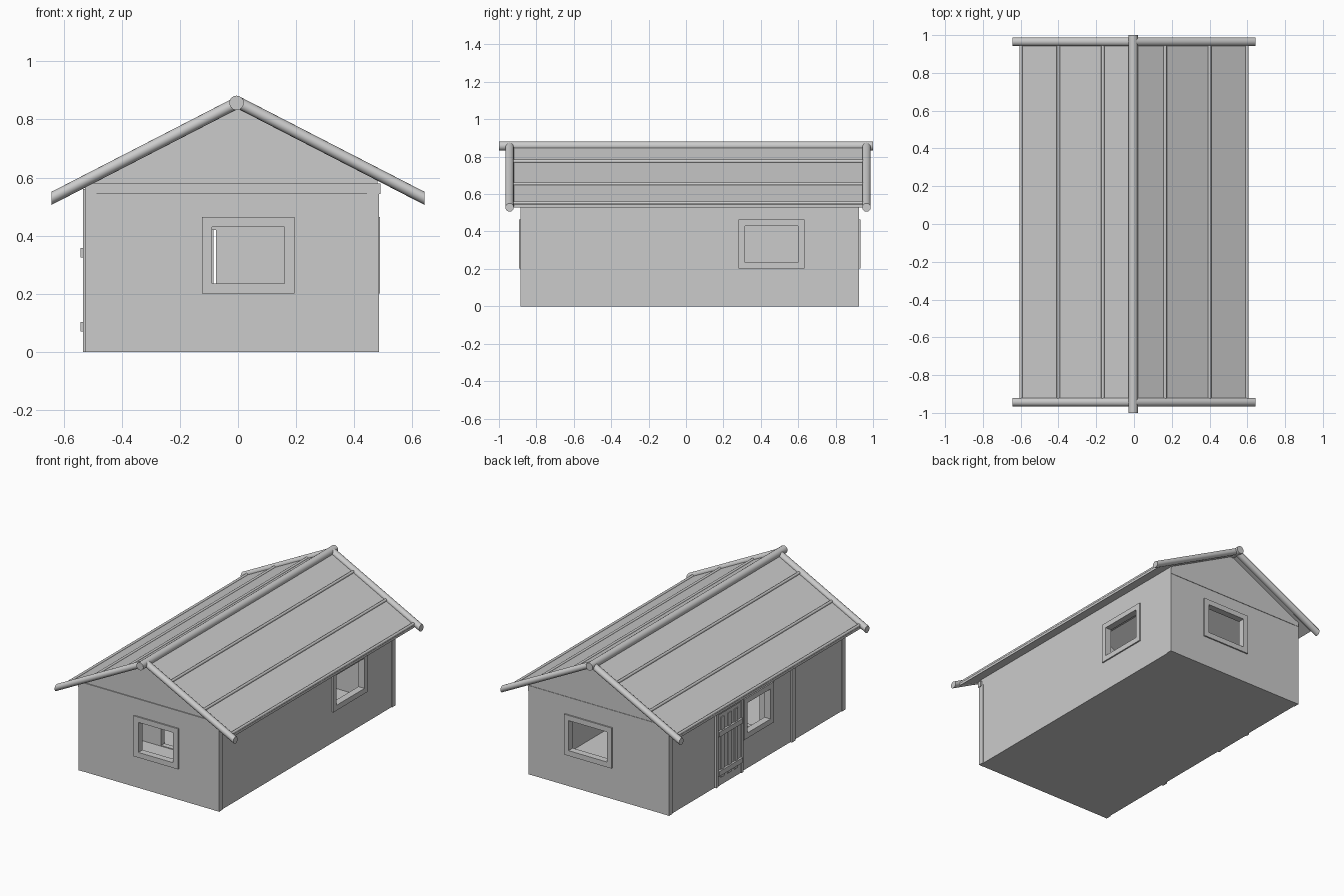
import bpy, bmesh, math
from mathutils import Vector

if "Cube" in bpy.data.objects:
    bpy.data.objects.remove(bpy.data.objects["Cube"])

RIDGE, SLOPE = 0.855, 0.515          # roof line: z = RIDGE - SLOPE * |x|
X0, X1, Y0, Y1, T = -0.522, 0.48, -0.885, 0.925, 0.035
roof_z = lambda x: RIDGE - SLOPE * abs(x)


def prism(name, profile, y0, y1, smooth=False):
    """Extrude an (x, z) profile along y."""
    bm = bmesh.new()
    face = bm.faces.new([bm.verts.new((x, y0, z)) for x, z in profile])
    ext = bmesh.ops.extrude_face_region(bm, geom=[face])
    verts = [g for g in ext["geom"] if isinstance(g, bmesh.types.BMVert)]
    bmesh.ops.translate(bm, vec=(0, y1 - y0, 0), verts=verts)
    bmesh.ops.recalc_face_normals(bm, faces=bm.faces)
    me = bpy.data.meshes.new(name)
    bm.to_mesh(me)
    bm.free()
    ob = bpy.data.objects.new(name, me)
    bpy.context.collection.objects.link(ob)
    if smooth:
        me.shade_smooth()
        me.set_sharp_from_angle(angle=math.radians(40))
    return ob


def box(name, x, y, z):
    return prism(name, [(x[0], z[0]), (x[1], z[0]), (x[1], z[1]), (x[0], z[1])], y[0], y[1])


def round_pole(name, x, z, r, y0, y1, n=16):
    ring = [(x + r * math.cos(2 * math.pi * i / n), z + r * math.sin(2 * math.pi * i / n)) for i in range(n)]
    return prism(name, ring, y0, y1, smooth=True)


def cut(target, cutter):
    cutter.hide_render = True
    cutter.hide_viewport = False
    cutter.display_type = 'WIRE'
    mod = target.modifiers.new(cutter.name, 'BOOLEAN')
    mod.operation, mod.solver, mod.object = 'DIFFERENCE', 'EXACT', cutter


# House shell: gabled block hollowed into two rooms with a partition
house = prism("house_walls", [(X0, 0), (X1, 0), (X1, roof_z(X1) - 0.015), (0, RIDGE - 0.015),
                              (X0, roof_z(X0) - 0.015)], Y0, Y1)
PART = (-0.36, -0.325)
for name, ys in (("front_room_cutter", (Y0 + T, PART[0])), ("back_room_cutter", (PART[1], Y1 - T))):
    cut(house, box(name, (X0 + T, X1 - T), ys, (0.015, 1.2)))
cut(house, box("inner_doorway_cutter", (-0.30, -0.075), (PART[0] - 0.05, PART[1] + 0.05), (0.02, 0.42)))

# Windows: opening plus a raised four-piece frame
WZ, B = (0.235, 0.43), 0.034
windows = {                         # wall axis, outer face, outward sign, opening span
    "front": ('y', Y0, -1, (-0.09, 0.16)),
    "back": ('y', Y1, 1, (-0.085, 0.19)),
    "right": ('x', X1, 1, (0.315, 0.60)),
    "left": ('x', X0, -1, (-0.11, 0.125)),
}
for side, (axis, face, s, (a, b)) in windows.items():
    def slab(name, span, z, inner, outer):
        d = tuple(sorted((face - s * inner, face + s * outer)))
        return box(name, span, d, z) if axis == 'y' else box(name, d, span, z)
    cut(house, slab(side + "_window_cutter", (a, b), WZ, 0.06, 0.05))
    for part, span, z in (("sill", (a - B, b + B), (WZ[0] - B, WZ[0])),
                          ("head", (a - B, b + B), (WZ[1], WZ[1] + B)),
                          ("jamb_a", (a - B, a), WZ), ("jamb_b", (b, b + B), WZ)):
        slab(f"{side}_window_{part}", span, z, 0.005, 0.009)

# Corner posts and the partition end post
E = 0.005
for nx, x in (("left", (X0 - E, X0 + T)), ("right", (X1 - T, X1 + E))):
    for ny, y in (("front", (Y0 - 0.001, Y0 + T)), ("back", (Y1 - T, Y1 + 0.001))):
        box(f"{ny}_{nx}_corner_post", x, y, (0.0, 0.55))
box("partition_end_post", (X0 - 0.012, X0 + 0.01), PART, (0.0, 0.56))

# Tie beam under each gable
box("front_tie_beam", (X0 - E, X1 + 0.01), (Y0 - 0.006, Y0 + 0.02), (0.543, 0.58))
box("back_tie_beam", (X0 - E, X1 + E), (Y1 - 0.02, Y1 + 0.003), (0.543, 0.578))

# Plank door on the left wall
box("door_panel", (X0 - 0.006, X0 + 0.01), (0.18, 0.44), (0.0, 0.47))
for i, y in enumerate((0.17, 0.43)):
    box(f"door_jamb_{i}", (X0 - 0.012, X0), (y, y + 0.022), (0.0, 0.48))
box("door_lintel", (X0 - 0.012, X0), (0.17, 0.452), (0.465, 0.485))
for i, y in enumerate((0.225, 0.295, 0.365)):
    box(f"door_plank_{i}", (X0 - 0.011, X0), (y, y + 0.035), (0.05, 0.44))
for i, z in enumerate((0.07, 0.325)):
    box(f"door_batten_{i}", (X0 - 0.02, X0), (0.19, 0.43), (z, z + 0.032))

# Roof sheets and battens
for side, s in (("left", -1), ("right", 1)):
    e = 0.605
    prism(side + "_roof_sheet", [(0, RIDGE + 0.002), (s * e, roof_z(e) + 0.002),
                                 (s * e, roof_z(e) - 0.014), (0, RIDGE - 0.014)], -0.925, 0.95)
    for i, x in enumerate((0.165, 0.40, 0.598)):
        round_pole(f"{side}_roof_batten_{i}", s * x, roof_z(x) + 0.005, 0.009, -0.925, 0.95, 10)

# Round ridge pole and sloping gable poles with plumb-cut ends
round_pole("ridge_pole", -0.005, 0.857, 0.025, -1.0, 1.0)
for end, yc in (("front", -0.943), ("back", 0.965)):
    for side, s in (("left", -1), ("right", 1)):
        pole = round_pole(f"{end}_{side}_gable_pole", 0, 0, 0.0225, 0, 0.642)
        for v in pole.data.vertices:
            c, h, d = v.co.x, v.co.z, v.co.y
            v.co = Vector((s * d, yc + c, 0.859 - SLOPE * d + h))
        if s > 0:
            pole.data.flip_normals()
